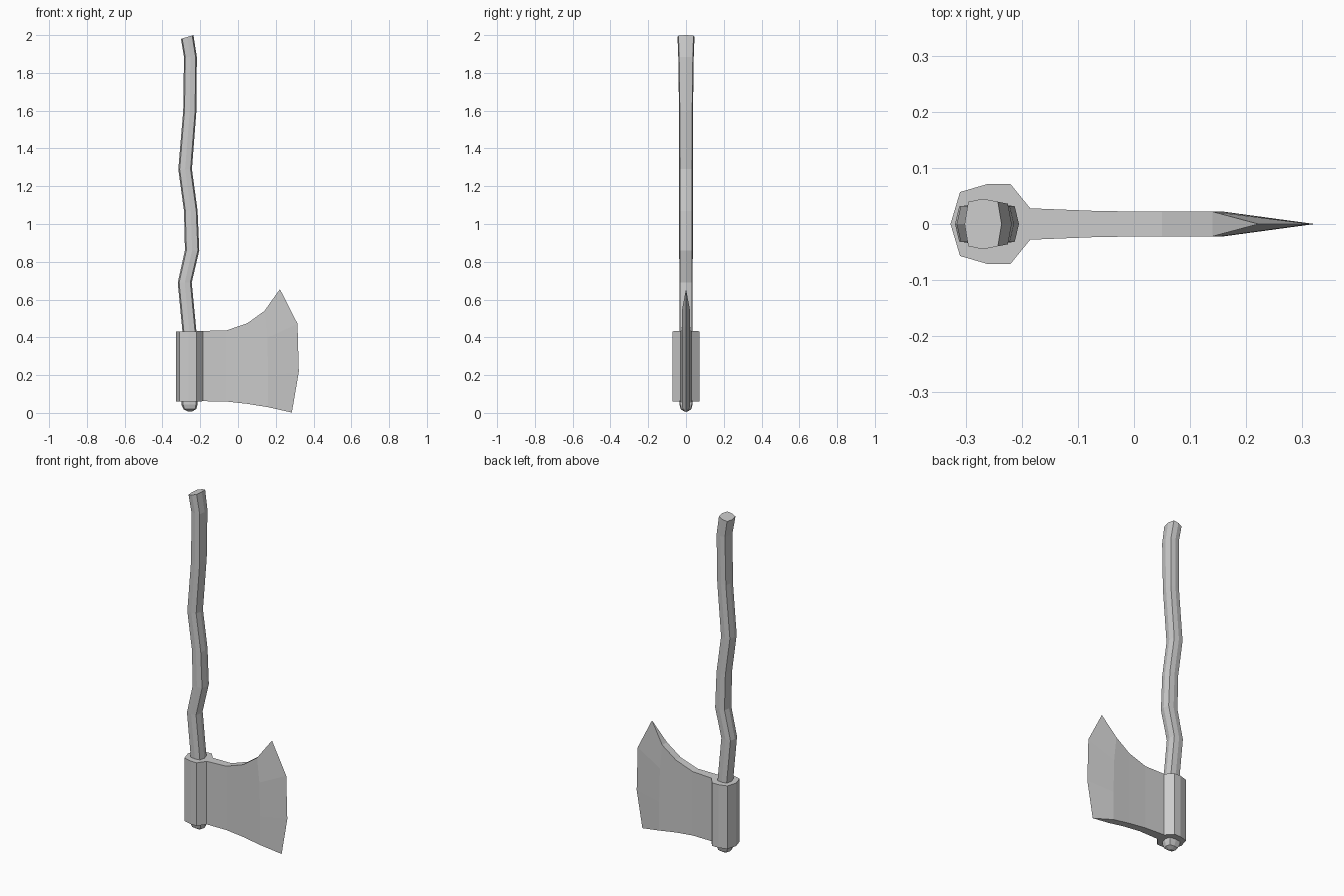
import bpy
import bmesh

cube = bpy.data.objects.get("Cube")
if cube:
    bpy.data.objects.remove(cube, do_unlink=True)

grey = bpy.data.materials.new("plain grey")
grey.use_nodes = True
colour = (0.6, 0.6, 0.6, 1)
grey.diffuse_color = colour
grey.node_tree.nodes["Principled BSDF"].inputs["Base Color"].default_value = colour


def loft(name, rings):
    """Skin a list of equal-length closed rings and cap both ends."""
    bm = bmesh.new()
    loops = [[bm.verts.new(p) for p in ring] for ring in rings]
    n = len(loops[0])
    for a, b in zip(loops, loops[1:]):
        for i in range(n):
            j = (i + 1) % n
            bm.faces.new((a[i], a[j], b[j], b[i]))
    bm.faces.new(loops[0])
    bm.faces.new(loops[-1])
    bmesh.ops.remove_doubles(bm, verts=bm.verts, dist=0.0005)
    bmesh.ops.dissolve_degenerate(bm, edges=bm.edges, dist=0.0005)
    bmesh.ops.recalc_face_normals(bm, faces=bm.faces)
    mesh = bpy.data.meshes.new(name)
    bm.to_mesh(mesh)
    bm.free()
    mesh.materials.append(grey)
    obj = bpy.data.objects.new(name, mesh)
    bpy.context.collection.objects.link(obj)
    return obj


# Crooked handle: centre x, height, half width, half depth, tilt of the ring
section = [(1, 0), (.8, .88), (0, 1), (-.8, .88),
           (-1, 0), (-.8, -.88), (0, -1), (.8, -.88)]
stations = [
    (-.255, .02, .034, .028, 0),
    (-.257, .045, .043, .035, 0),
    (-.257, .43, .037, .035, 0),
    (-.282, .69, .037, .035, 0),
    (-.243, .86, .038, .036, 0),
    (-.25, 1.07, .036, .036, 0),
    (-.28, 1.29, .036, .036, 0),
    (-.255, 1.6, .035, .037, 0),
    (-.252, 1.885, .034, .041, 0),
    (-.269, 1.99, .033, .045, .3),
]
loft("handle", [[(x + w * u, d * v, z + w * u * t) for u, v in section]
                for x, z, w, d, t in stations])

# Head: socket swelling into a blade; columns of half thickness, bottom, top
rows = (0, .33, .72, 1)
columns = [
    ([-.327] * 4, 0, .06, .432),
    ([-.31] * 4, .057, .06, .432),
    ([-.262] * 4, .071, .06, .432),
    ([-.22] * 4, .071, .06, .432),
    ([-.185] * 4, .028, .062, .434),
    ([-.06] * 4, .023, .06, .437),
    ([.05] * 4, .022, .048, .475),
    ([.16, .16, .155, .14], .022, .03, .54),
    ([.285, .322, .315, .222], 0, .002, .655),
]
head_rings = []
for xs, y, low, high in columns:
    side = [(x, low + (high - low) * f) for x, f in zip(xs, rows)]
    head_rings.append([(x, -y, z) for x, z in side] +
                      [(x, y, z) for x, z in reversed(side)])


def build_head():
    """Pinched end columns need no caps, so skin the columns as strips."""
    bm = bmesh.new()
    loops = [[bm.verts.new(p) for p in ring] for ring in head_rings]
    n = len(loops[0])
    for a, b in zip(loops, loops[1:]):
        for i in range(n):
            j = (i + 1) % n
            bm.faces.new((a[i], a[j], b[j], b[i]))
    bmesh.ops.remove_doubles(bm, verts=bm.verts, dist=0.0005)
    bmesh.ops.recalc_face_normals(bm, faces=bm.faces)
    mesh = bpy.data.meshes.new("axe_head")
    bm.to_mesh(mesh)
    bm.free()
    mesh.materials.append(grey)
    bpy.context.collection.objects.link(bpy.data.objects.new("axe_head", mesh))


build_head()

# Faceted butt cap under the handle
loft("handle_butt", [[(-.255 + w * u, d * v, z) for u, v in section]
                     for w, d, z in ((.034, .028, .02), (.012, .01, .008))])
